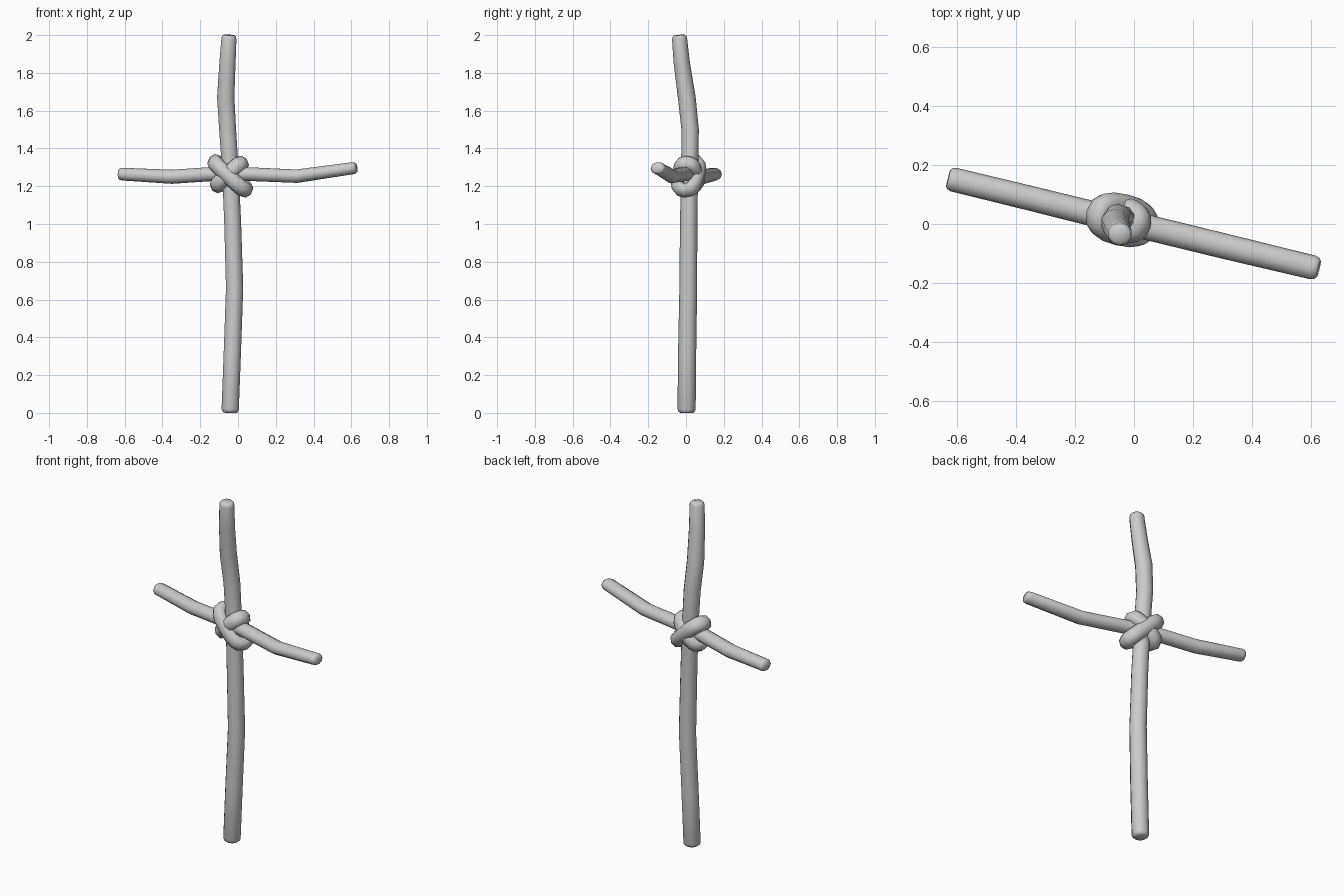
import bpy, bmesh, math
from mathutils import Vector

if "Cube" in bpy.data.objects:
    bpy.data.objects.remove(bpy.data.objects["Cube"])


def loft(name, rings, closed=False):
    """Skin a list of equal-sized vertex rings."""
    bm = bmesh.new()
    vs = [[bm.verts.new(p) for p in ring] for ring in rings]
    n, m = len(vs[0]), len(vs)
    for i in range(m if closed else m - 1):
        a, b = vs[i], vs[(i + 1) % m]
        for j in range(n):
            k = (j + 1) % n
            bm.faces.new((a[j], a[k], b[k], b[j]))
    if not closed:
        bm.faces.new(vs[0])
        bm.faces.new(vs[-1])
    bmesh.ops.recalc_face_normals(bm, faces=bm.faces)
    me = bpy.data.meshes.new(name)
    bm.to_mesh(me)
    bm.free()
    for p in me.polygons:
        p.use_smooth = True
    ob = bpy.data.objects.new(name, me)
    bpy.context.collection.objects.link(ob)
    return ob


def stick(name, pts, side, bevel=0.02, sides=10):
    """Crooked branch; pts hold (x, y, z, radius across, radius along side)."""
    P = [Vector(p[:3]) for p in pts]
    R = [p[3:] for p in pts]
    T = [(P[min(i + 1, len(P) - 1)] - P[max(i - 1, 0)]).normalized() for i in range(len(P))]
    # worn, rounded tips
    stations = [(P[0], T[0], R[0], 0.72), (P[0] + T[0] * bevel * 0.35, T[0], R[0], 0.9),
                (P[0] + T[0] * bevel, T[0], R[0], 1)]
    stations += [(P[i], T[i], R[i], 1) for i in range(1, len(P) - 1)]
    stations += [(P[-1] - T[-1] * bevel, T[-1], R[-1], 1),
                 (P[-1] - T[-1] * bevel * 0.35, T[-1], R[-1], 0.9), (P[-1], T[-1], R[-1], 0.72)]
    rings = []
    for c, t, r, s in stations:
        u = (side - t * side.dot(t)).normalized()
        v = t.cross(u)
        rings.append([c + s * (u * r[1] * math.cos(a) + v * r[0] * math.sin(a))
                      for a in (2 * math.pi * k / sides for k in range(sides))])
    return loft(name, rings)


bar_dir = Vector((0.971, -0.24, 0))
bar_normal = Vector((0.24, 0.971, 0))
up = Vector((0, 0, 1))


def lashing(name, centre, tilt, a, b, r_wide, r_thick, steps=16, sides=8):
    """Flattened rope loop wrapped diagonally around the joint."""
    t = math.radians(tilt)
    u = bar_dir * math.cos(t) + up * math.sin(t)
    w = u.cross(bar_normal)
    sq = lambda x: math.copysign(abs(x) ** 0.75, x)
    rings = []
    for i in range(steps):
        q = 2 * math.pi * i / steps
        c = Vector(centre) + u * a * sq(math.cos(q)) + bar_normal * b * sq(math.sin(q))
        o = (u * math.cos(q) / a + bar_normal * math.sin(q) / b).normalized()
        rings.append([c + o * r_thick * math.cos(s) + w * r_wide * math.sin(s)
                      for s in (2 * math.pi * k / sides for k in range(sides))])
    return loft(name, rings, closed=True)


# Upright pole
stick("upright_pole", [
    (-0.042, 0.003, 0.0, 0.048, 0.048), (-0.03, 0.006, 0.32, 0.048, 0.048),
    (-0.018, 0.012, 0.66, 0.048, 0.047), (-0.028, 0.014, 1.0, 0.047, 0.046),
    (-0.04, 0.019, 1.28, 0.046, 0.045), (-0.055, 0.022, 1.5, 0.047, 0.046),
    (-0.065, 0.004, 1.67, 0.048, 0.047), (-0.056, -0.022, 1.85, 0.045, 0.043),
    (-0.047, -0.036, 2.0, 0.042, 0.04)], Vector((0, 1, 0)))

# Cross branch
stick("cross_branch", [
    (-0.63, 0.155, 1.265, 0.035, 0.041), (-0.35, 0.087, 1.25, 0.039, 0.042),
    (-0.1, 0.025, 1.267, 0.039, 0.043), (0.06, -0.015, 1.264, 0.038, 0.043),
    (0.31, -0.076, 1.253, 0.037, 0.043), (0.626, -0.152, 1.298, 0.033, 0.041)],
    bar_normal)

# Rope lashings
lashing("outer_lashing", (-0.041, 0.014, 1.255), -42, 0.114, 0.052, 0.042, 0.036)
lashing("inner_lashing", (-0.046, 0.016, 1.262), 42, 0.09, 0.043, 0.042, 0.036)
